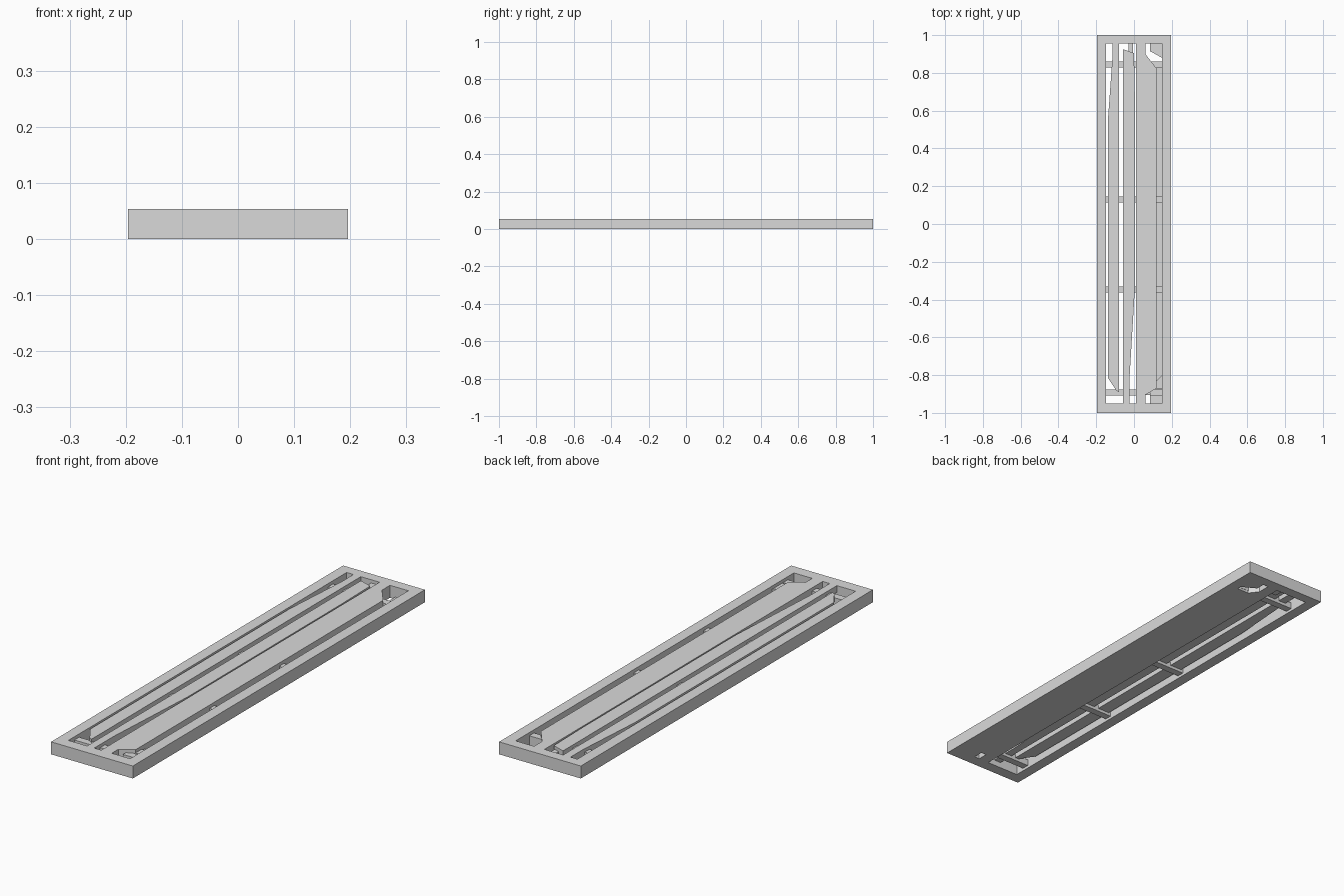
import bpy
import bmesh

if "Cube" in bpy.data.objects:
    bpy.data.objects.remove(bpy.data.objects["Cube"], do_unlink=True)

# One flat grey for every part
grey = bpy.data.materials.new("light_grey")
grey.use_nodes = True
colour = (0.7, 0.7, 0.7, 1)
grey.diffuse_color = colour
for node in grey.node_tree.nodes:
    if node.type == 'BSDF_PRINCIPLED':
        node.inputs["Base Color"].default_value = colour

TOP = 0.054


def prism(name, outline, low, high):
    """Extrude a plan outline between two heights."""
    bm = bmesh.new()
    base = bm.faces.new([bm.verts.new((x, y, low)) for x, y in outline])
    new = bmesh.ops.extrude_face_region(bm, geom=[base])["geom"]
    bmesh.ops.translate(bm, vec=(0, 0, high - low),
                        verts=[g for g in new if isinstance(g, bmesh.types.BMVert)])
    bmesh.ops.recalc_face_normals(bm, faces=bm.faces)
    mesh = bpy.data.meshes.new(name)
    bm.to_mesh(mesh)
    bm.free()
    mesh.materials.append(grey)
    obj = bpy.data.objects.new(name, mesh)
    bpy.context.collection.objects.link(obj)
    return obj


def box(name, x0, x1, y0, y1, low, high):
    return prism(name, [(x0, y0), (x1, y0), (x1, y1), (x0, y1)], low, high)


def cut(target, cutter):
    """Subtract the cutter from the target and remove it."""
    cutter.hide_render = True
    mod = target.modifiers.new("cut", 'BOOLEAN')
    mod.operation = 'DIFFERENCE'
    mod.solver = 'EXACT'
    mod.object = cutter
    bpy.context.view_layer.objects.active = target
    bpy.ops.object.modifier_apply(modifier=mod.name)
    bpy.data.objects.remove(cutter, do_unlink=True)


# Tray frame with an open slot on one side and a wide raised panel on the other
frame = box("frame", -0.196, 0.196, -1, 1, 0, TOP)
cut(frame, box("slot_cutter", -0.148, 0.01, -0.95, 0.955, -0.1, 0.1))
cut(frame, prism("groove_cutter", [
    (0.06, 0.955), (0.148, 0.955), (0.148, -0.95), (0.06, -0.95),
    (0.06, -0.905), (0.118, -0.87), (0.118, 0.825), (0.06, 0.9)], 0.01, 0.1))

# Drain holes through the groove floor at each end
cut(frame, prism("back_hole_cutter", [
    (0.06, 0.955), (0.085, 0.955), (0.085, 0.915), (0.148, 0.88),
    (0.148, 0.86), (0.09, 0.86), (0.06, 0.9)], -0.1, 0.03))
cut(frame, box("front_hole_cutter", 0.06, 0.085, -0.95, -0.905, -0.1, 0.03))

# Long tapered slats level with the frame top
prism("outer_slat", [
    (-0.115, 0.955), (-0.08, 0.955), (-0.08, -0.89), (-0.095, -0.88),
    (-0.138, -0.815), (-0.138, 0.55), (-0.115, 0.87)], 0.025, TOP)
prism("inner_slat", [
    (-0.058, 0.925), (0, 0.905), (0.004, 0.7), (0.004, -0.35),
    (-0.024, -0.82), (-0.024, -0.95), (-0.058, -0.95)], 0.025, TOP)
box("slat_end_block", -0.03, -0.005, 0.9, 0.955, 0.015, 0.04)

# Cross bars under the slats and across the groove
for i, y in enumerate((0.845, 0.13, -0.347, -0.893)):
    box(f"slot_cross_bar_{i + 1}", -0.148, 0.01, y - 0.016, y + 0.016, 0.012, 0.04)
    box(f"groove_cross_bar_{i + 1}", 0.085, 0.148, y - 0.016, y + 0.016, 0.01, 0.04)
# Small corner filler at the front of the groove
prism("groove_filler", [(0.118, -0.87), (0.148, -0.87), (0.148, -0.8),
                        (0.118, -0.83)], 0.01, 0.04)
